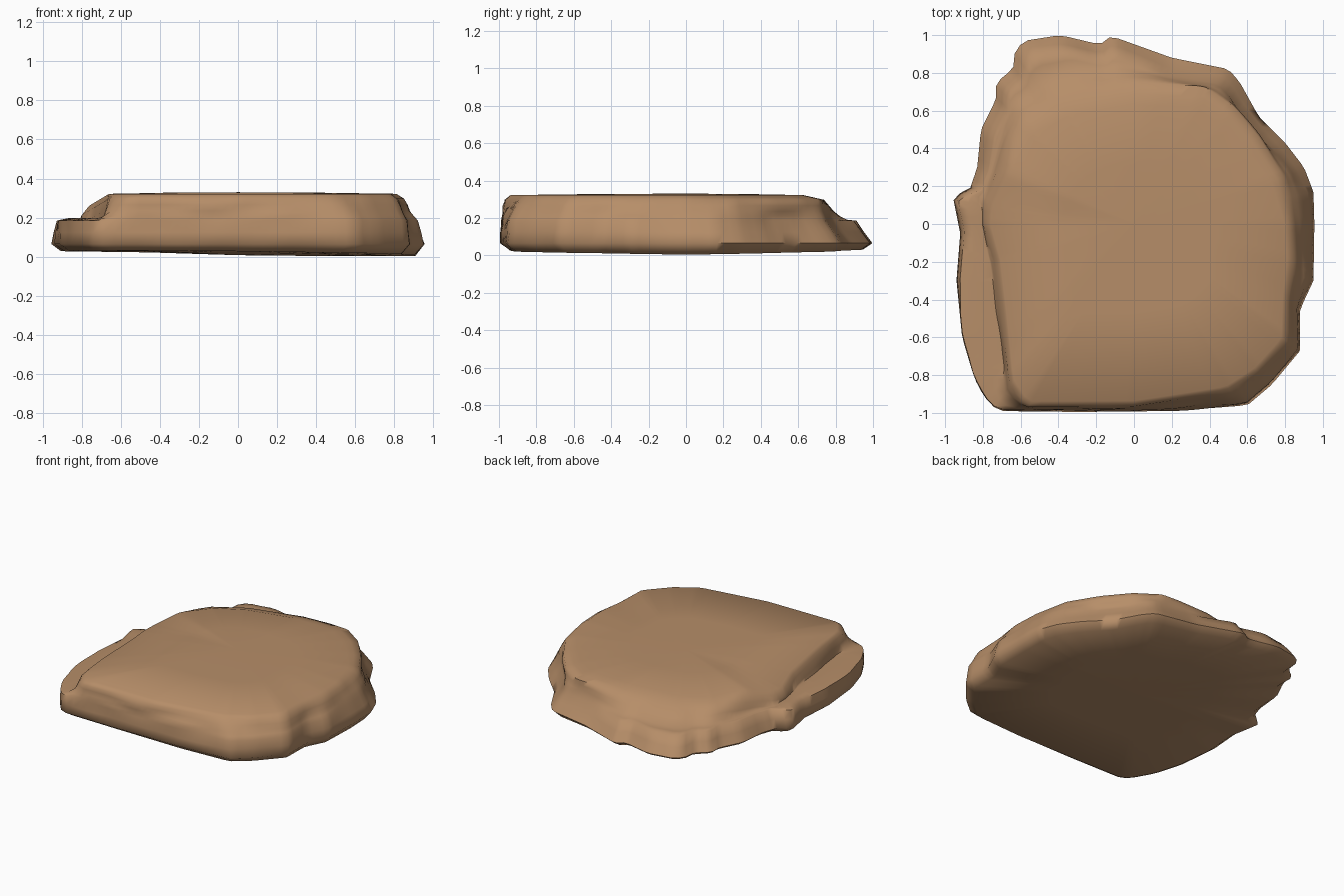
import bpy, bmesh, math
from mathutils import Vector, noise

if "Cube" in bpy.data.objects:
    bpy.data.objects.remove(bpy.data.objects["Cube"])

N = 144

# Widest outline of the slab, and outline of the upper rim
OUTER = [(.955, 0), (.95, .17), (.9, .3), (.8, .43), (.66, .57), (.56, .75), (.5, .82),
         (.2, .88), (-.12, .995), (-.18, .95), (-.39, 1), (-.58, .97), (-.63, .92),
         (-.64, .82), (-.73, .75), (-.73, .66), (-.81, .5), (-.83, .3), (-.87, .18),
         (-.96, .15), (-.92, -.05), (-.94, -.3), (-.91, -.6), (-.85, -.8), (-.76, -.96),
         (-.7, -.99), (-.3, -.995), (.2, -.99), (.6, -.96), (.73, -.85), (.88, -.67),
         (.88, -.45), (.95, -.3)]
UPPER = [(.84, 0), (.79, .25), (.67, .45), (.53, .62), (.37, .73), (0, .75), (-.39, .68),
         (-.6, .55), (-.7, .35), (-.8, .1), (-.8, 0), (-.74, -.2), (-.7, -.5),
         (-.66, -.85), (-.58, -.97), (0, -.965), (.5, -.89), (.66, -.79), (.81, -.63),
         (.82, -.4), (.85, -.2)]


def radius(poly, a):
    """Distance from the centre to the outline in direction a."""
    d = Vector((math.cos(a), math.sin(a)))
    best = 0
    for p, q in zip(poly, poly[1:] + poly[:1]):
        p, e = Vector(p), Vector(q) - Vector(p)
        den = d.x * e.y - d.y * e.x
        if abs(den) > 1e-9:
            t = (p.x * e.y - p.y * e.x) / den
            s = (p.x * d.y - p.y * d.x) / den
            if t > 0 and -1e-6 <= s <= 1 + 1e-6:
                best = max(best, t)
    return best


def section(a):
    """Radius and height profile of the rock in direction a, bottom to top."""
    ro, ru = radius(OUTER, a), radius(UPPER, a)
    back, front = max(0, math.sin(a)), max(0, -math.sin(a))
    deg = math.degrees(a)
    ledge = max(0, min(1, (deg - 168) / 6, (236 - deg) / 8))   # broken step on the left
    rm = ro - (.045 + .05 * back - .04 * front) * (1 - .6 * ledge)
    rm = max(rm, ru + .01)
    t = .55 * (1 - ledge) + .12 * ledge
    rl = ru + (rm - ru) * t
    rt = ru * (.95 - .11 * back + .02 * front)
    base = .016 - .012 * math.cos(a) + .012 * abs(math.sin(a))
    return [(ro * .5, base * .8), (ro * .95, base), (ro, .065), (rm, .185),
            (rl, .235 - .025 * ledge), (ru, .297), (rt, .322), (rt * .5, .328)]


def build_slab():
    bm = bmesh.new()
    rings = []
    for i in range(N):
        a = 2 * math.pi * i / N
        prof = section(a)
        pts = []
        for k, (r, z) in enumerate(prof):
            pts.append((r, z, k in (3, 4)))
            if 2 <= k <= 5:
                r2, z2 = prof[k + 1]
                pts.append(((r + r2) / 2, (z + z2) / 2, k < 5))
        col = []
        for r, z, rough in pts:
            v = Vector((r * math.cos(a), r * math.sin(a), z))
            if z > .2:   # plateau falls away to the left and to the back left
                left = max(0, -v.x - .66)
                slope = max(0, (v.y - .52 * v.x - .62) / 1.13)
                v.z = max(.19, z - .6 * left - .12 * slope)
            if rough:    # chipped, layered sides
                n = noise.noise(Vector((v.x * 4, v.y * 4, v.z * 20)))
                v.xy *= 1 + .015 * n
            col.append(bm.verts.new(v))
        rings.append(col)
    low, high = bm.verts.new((0, 0, .008)), bm.verts.new((0, 0, .33))
    for i in range(N):
        p, q = rings[i], rings[(i + 1) % N]
        for k in range(len(p) - 1):
            bm.faces.new((p[k], q[k], q[k + 1], p[k + 1]))
        bm.faces.new((low, q[0], p[0]))
        bm.faces.new((high, p[-1], q[-1]))
    bmesh.ops.recalc_face_normals(bm, faces=bm.faces)
    mesh = bpy.data.meshes.new("rock_slab")
    bm.to_mesh(mesh)
    bm.free()
    ob = bpy.data.objects.new("rock_slab", mesh)
    bpy.context.collection.objects.link(ob)
    return ob


slab = build_slab()
stone = bpy.data.materials.new("brown_stone")
stone.diffuse_color = (.47, .27, .14, 1)
stone.use_nodes = True
stone.node_tree.nodes["Principled BSDF"].inputs["Base Color"].default_value = stone.diffuse_color
slab.data.materials.append(stone)

# Smooth shading with sharp breaks at the step
bpy.context.view_layer.objects.active = slab
slab.select_set(True)
bpy.ops.object.shade_smooth_by_angle(angle=math.radians(65))
